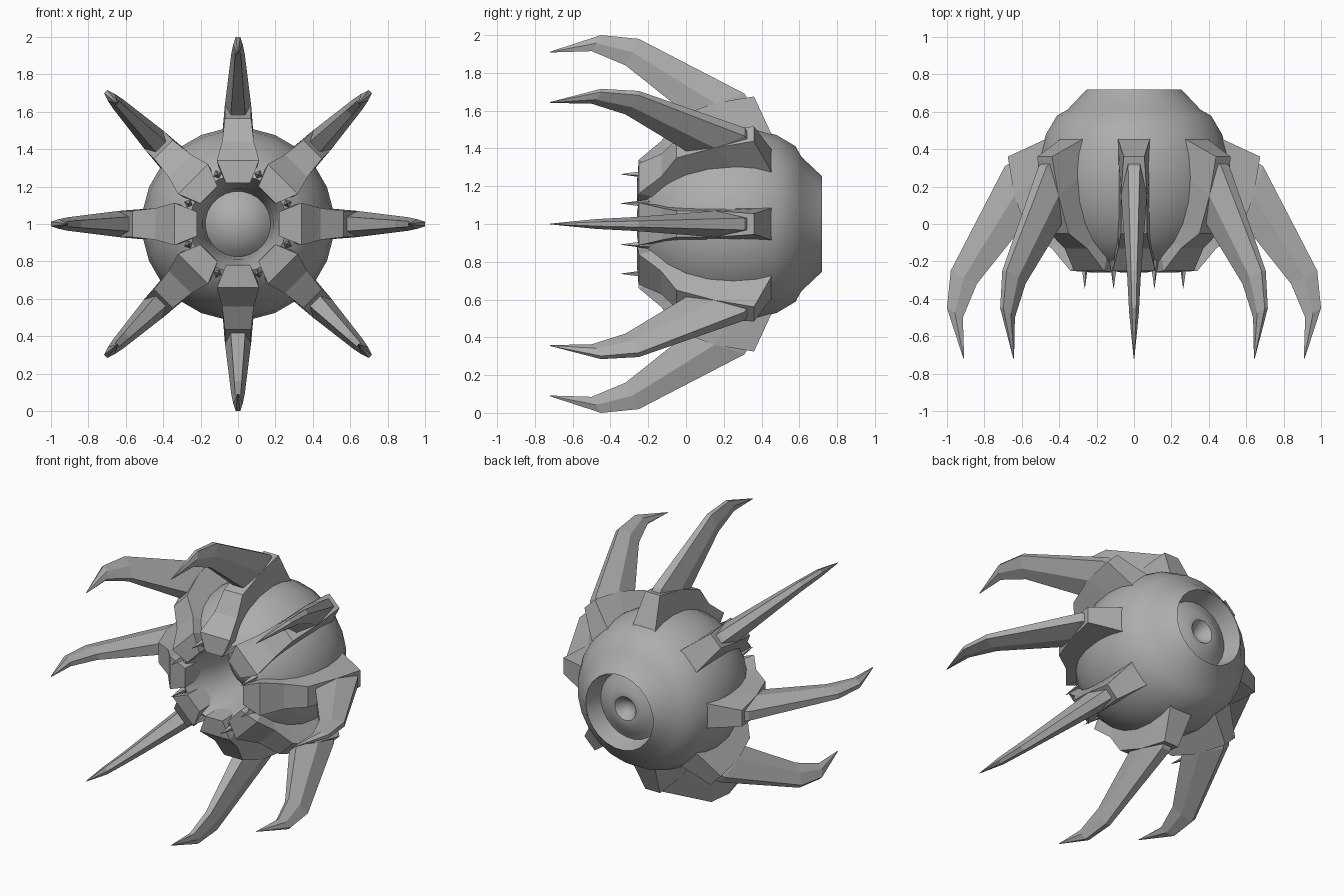
import bpy, bmesh, math
from mathutils import Vector

if "Cube" in bpy.data.objects:
    bpy.data.objects.remove(bpy.data.objects["Cube"])

grey = bpy.data.materials.new("stone_grey")
grey.diffuse_color = (0.42, 0.42, 0.42, 1)
grey.use_nodes = True
grey.node_tree.nodes["Principled BSDF"].inputs["Base Color"].default_value = grey.diffuse_color


def finish(bm, name, angle=None):
    bmesh.ops.recalc_face_normals(bm, faces=bm.faces)
    me = bpy.data.meshes.new(name)
    bm.to_mesh(me)
    bm.free()
    me.materials.append(grey)
    ob = bpy.data.objects.new(name, me)
    bpy.context.collection.objects.link(ob)
    if angle is not None:
        bpy.ops.object.select_all(action='DESELECT')
        ob.select_set(True)
        bpy.context.view_layer.objects.active = ob
        bpy.ops.object.shade_smooth_by_angle(angle=math.radians(angle))
    return ob


def polar(a, y, r, t=0.0):
    """Point at radius r and sideways offset t around the y axis at height z = 1."""
    return Vector((r * math.cos(a) - t * math.sin(a), y,
                   1 + r * math.sin(a) + t * math.cos(a)))


def loft(bm, rings):
    """Skin a list of equal rings and cap both ends."""
    loops = [[bm.verts.new(p) for p in ring] for ring in rings]
    n = len(loops[0])
    for A, B in zip(loops, loops[1:]):
        for i in range(n):
            j = (i + 1) % n
            bm.faces.new((A[i], A[j], B[j], B[i]))
    bm.faces.new(loops[0])
    bm.faces.new(loops[-1])


def lathe(name, profile, segs, angle):
    """Closed surface of revolution about the y axis; both profile ends lie on the axis."""
    bm = bmesh.new()
    rings = []
    for y, r in profile:
        if r == 0:
            rings.append([bm.verts.new(polar(0, y, 0))] * segs)
        else:
            rings.append([bm.verts.new(polar(math.tau * (k + 0.5) / segs, y, r))
                          for k in range(segs)])
    for A, B in zip(rings, rings[1:]):
        for i in range(segs):
            j = (i + 1) % segs
            face = list(dict.fromkeys((A[i], A[j], B[j], B[i])))
            bm.faces.new(face)
    return finish(bm, name, angle)


# Round shell: mouth funnel, sphere, stepped back collar and dimpled back core
shell = [(0.07, 0), (0.08, 0.08), (0.115, 0.14), (0.15, 0.175), (0.02, 0.19),
         (-0.14, 0.225), (-0.22, 0.26), (-0.18, 0.33), (-0.1, 0.40), (0, 0.46),
         (0.12, 0.50), (0.25, 0.515), (0.37, 0.505), (0.48, 0.475), (0.58, 0.415),
         (0.61, 0.36), (0.72, 0.255), (0.60, 0.225), (0.62, 0.18), (0.655, 0.12),
         (0.655, 0.08), (0.61, 0.045), (0.59, 0)]
lathe("body_shell", shell, 24, 40)

# Arm plate stations: outer y, r, half width, then inner y, r, half width
PLATE = [(0.36, 0.675, 0.055, 0.455, 0.47, 0.085),
         (0.15, 0.64, 0.07, 0.28, 0.45, 0.085),
         (-0.05, 0.565, 0.07, 0.02, 0.42, 0.085),
         (-0.13, 0.44, 0.085, -0.06, 0.35, 0.09),
         (-0.25, 0.34, 0.113, -0.13, 0.29, 0.10),
         (-0.26, 0.22, 0.065, -0.10, 0.215, 0.06)]

# Claw stations: outer y, r, inner y, r, half width
CLAW = [(0.36, 0.60, 0.05, 0.50, 0.072),
        (0.31, 0.69, 0.0, 0.585, 0.07),
        (-0.25, 0.98, -0.32, 0.84, 0.036),
        (-0.45, 1.0, -0.50, 0.915, 0.026),
        (-0.72, 0.912, -0.72, 0.908, 0.002)]

for k in range(8):
    a = k * math.tau / 8

    # Socket plate wrapping from the claw root to the mouth
    bm = bmesh.new()
    loft(bm, [[polar(a, yo, ro, wo), polar(a, yo, ro, -wo),
               polar(a, yi, ri, -wi), polar(a, yi, ri, wi)]
              for yo, ro, wo, yi, ri, wi in PLATE])
    finish(bm, f"arm_plate_{k + 1}")

    # Hooked claw with a six-sided section
    bm = bmesh.new()
    rings = []
    for yo, ro, yi, ri, w in CLAW:
        ym, rm = (yo + yi) / 2, (ro + ri) / 2
        rings.append([polar(a, yo, ro, w * 0.45), polar(a, yo, ro, -w * 0.45),
                      polar(a, ym, rm, -w), polar(a, yi, ri, -w * 0.55),
                      polar(a, yi, ri, w * 0.55), polar(a, ym, rm, w)])
    loft(bm, rings)
    finish(bm, f"claw_{k + 1}")

    # Small tooth on the mouth rim between two plates
    b = a + math.tau / 16
    bm = bmesh.new()
    loft(bm, [[polar(b, y, 0.285 + s * math.cos(q), s * math.sin(q))
               for q in (0, math.tau / 4, math.tau / 2, math.tau * 3 / 4)]
              for y, s in ((-0.16, 0.03), (-0.25, 0.015), (-0.345, 0.001))])
    finish(bm, f"mouth_tooth_{k + 1}")
